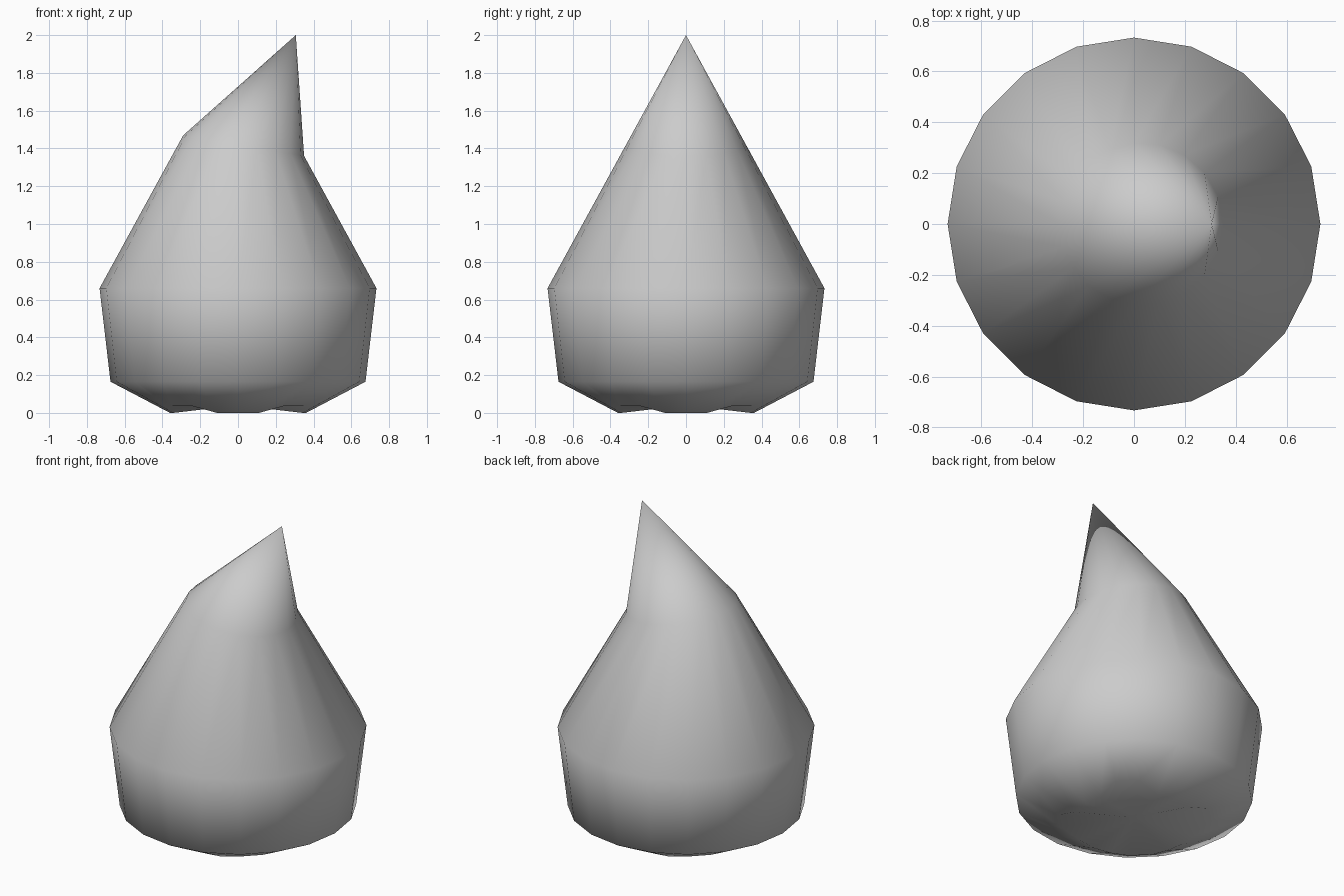
import bpy, bmesh
from math import sin, cos, radians

if "Cube" in bpy.data.objects:
    bpy.data.objects.remove(bpy.data.objects["Cube"])

SIDES = 20


def ring(bm, profile):
    """Ring of vertices; profile(i, angle) gives radius and height."""
    verts = []
    for i in range(SIDES):
        a = radians(360 / SIDES * i)
        r, z = profile(i, a)
        verts.append(bm.verts.new((r * cos(a), r * sin(a), z)))
    return verts


def fan(bm, loop, tip):
    v = bm.verts.new(tip)
    for i in range(SIDES):
        bm.faces.new((loop[i], loop[(i + 1) % SIDES], v))


# Underside: four low feet, raised notches on the diagonals
def foot(i, a):
    return (0.434, 0.04) if i % 5 in (2, 3) else (0.36, 0.0)


# Shoulder: slanted ring lying on the upper cone
def shoulder(i, a):
    r = 0.32
    for _ in range(8):
        z = 1.42 - 0.17 * r * cos(a)
        r = 0.733 - 0.547 * (z - 0.66)
    return r, z


bm = bmesh.new()
rings = [ring(bm, foot),
         ring(bm, lambda i, a: (0.675, 0.165)),
         ring(bm, lambda i, a: (0.733, 0.66)),
         ring(bm, shoulder)]
for lo, hi in zip(rings, rings[1:]):
    for i in range(SIDES):
        j = (i + 1) % SIDES
        bm.faces.new((lo[i], lo[j], hi[j], hi[i]))

# Bent tip and underside centre
fan(bm, rings[-1], (0.306, 0, 2.0))
fan(bm, rings[0], (0, 0, 0.04))
bmesh.ops.recalc_face_normals(bm, faces=bm.faces)
for f in bm.faces:
    f.smooth = True

mesh = bpy.data.meshes.new("drop_body")
bm.to_mesh(mesh)
bm.free()
obj = bpy.data.objects.new("drop_body", mesh)
bpy.context.collection.objects.link(obj)
